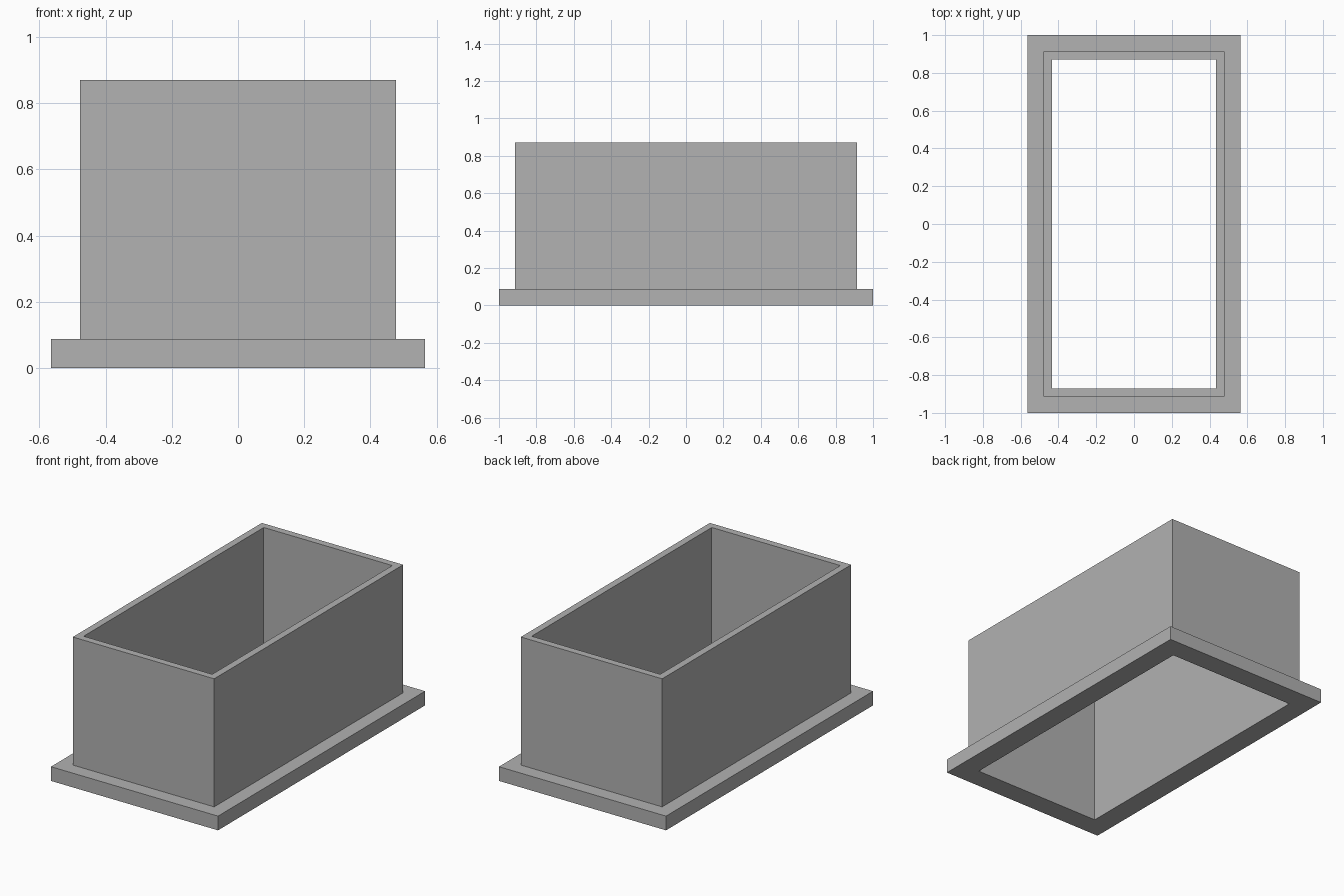
import bpy
import bmesh

cube = bpy.data.objects.get("Cube")
if cube:
    bpy.data.objects.remove(cube, do_unlink=True)

# Single flat grey
GREY = (0.445, 0.445, 0.445, 1.0)
grey = bpy.data.materials.new("plain_grey")
grey.use_nodes = True
grey.diffuse_color = GREY
grey.node_tree.nodes["Principled BSDF"].inputs["Base Color"].default_value = GREY

# Half width and half length of each outline, and the levels
INNER = (0.435, 0.87)
WALL = (0.478, 0.913)
FLANGE = (0.565, 1.0)
FLANGE_TOP, WALL_TOP = 0.087, 0.87


def ring(bm, half, z):
    """Rectangle of vertices at height z."""
    x, y = half
    return [bm.verts.new((sx * x, sy * y, z))
            for sx, sy in ((-1, -1), (1, -1), (1, 1), (-1, 1))]


# Open box with a flange: a stepped wall section swept around a rectangle
bm = bmesh.new()
section = [(FLANGE, 0), (FLANGE, FLANGE_TOP), (WALL, FLANGE_TOP),
           (WALL, WALL_TOP), (INNER, WALL_TOP), (INNER, 0)]
rings = [ring(bm, half, z) for half, z in section]
for a, b in zip(rings, rings[1:] + rings[:1]):
    for i in range(4):
        j = (i + 1) % 4
        bm.faces.new((a[i], a[j], b[j], b[i]))
bmesh.ops.recalc_face_normals(bm, faces=bm.faces)

mesh = bpy.data.meshes.new("flanged_sleeve")
bm.to_mesh(mesh)
bm.free()
mesh.materials.append(grey)
sleeve = bpy.data.objects.new("flanged_sleeve", mesh)
bpy.context.collection.objects.link(sleeve)
